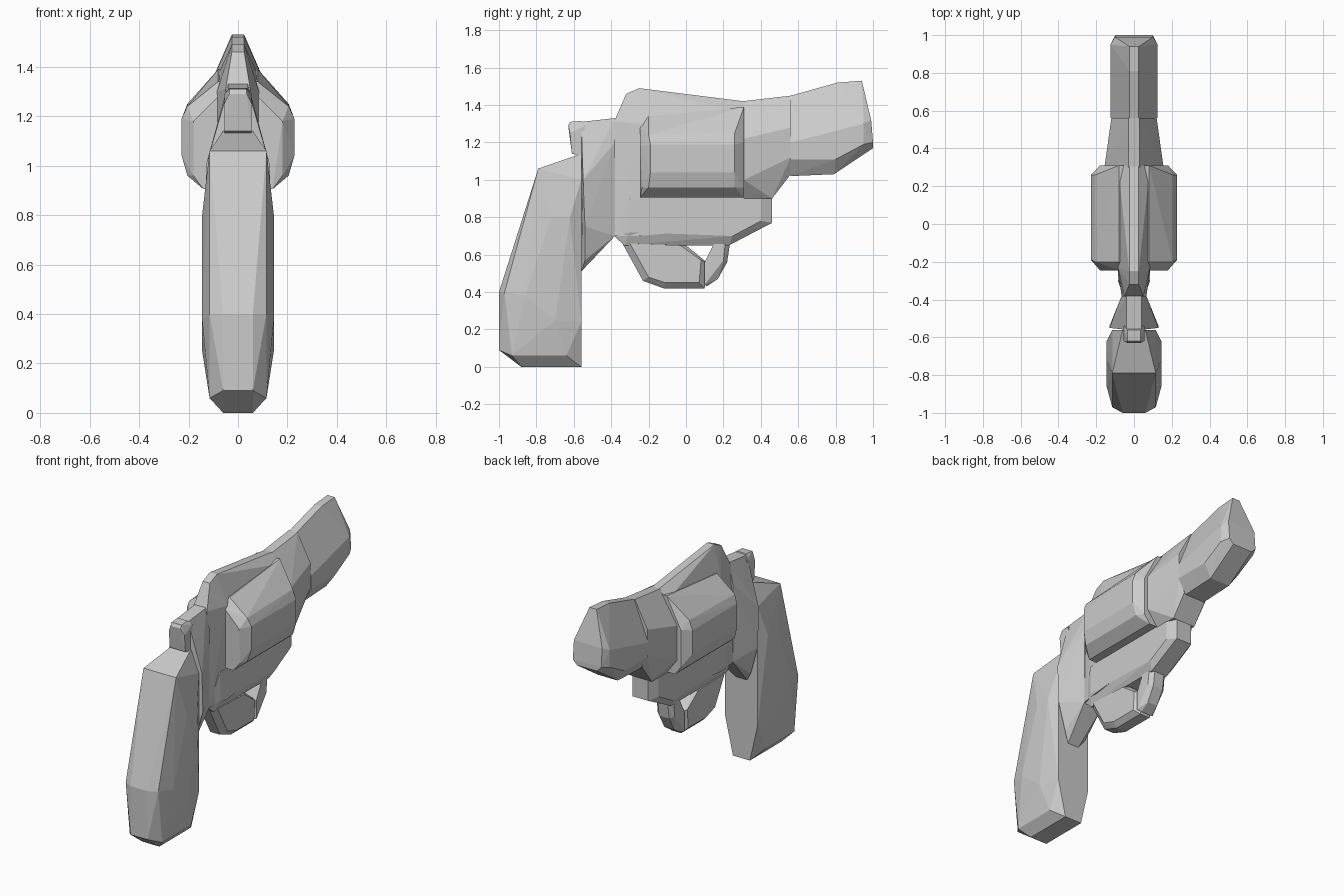
import bpy, bmesh


def hull(name, layers):
    """Faceted convex part from side-view profiles (y, z), mirrored at +/- half-width."""
    bm = bmesh.new()
    for half_width, profile in layers:
        for y, z in profile:
            for x in (-half_width, half_width):
                bm.verts.new((x, y, z))
    out = bmesh.ops.convex_hull(bm, input=bm.verts[:])
    junk = {v for v in out["geom_interior"] + out["geom_unused"]
            if isinstance(v, bmesh.types.BMVert)}
    bmesh.ops.delete(bm, geom=list(junk), context='VERTS')
    bmesh.ops.dissolve_limit(bm, angle_limit=0.02, verts=bm.verts[:], edges=bm.edges[:])
    bmesh.ops.recalc_face_normals(bm, faces=bm.faces[:])
    mesh = bpy.data.meshes.new(name)
    bm.to_mesh(mesh)
    bm.free()
    ob = bpy.data.objects.new(name, mesh)
    bpy.context.collection.objects.link(ob)
    return ob


# Handle
hull("grip", [
    (0.06, [(-1, 0.4), (-1, 0.09), (-0.88, 0), (-0.56, 0), (-0.56, 1.14)]),
    (0.115, [(-0.97, 0.4), (-0.93, 0.06), (-0.64, 0.06), (-0.79, 1.06), (-0.56, 1.0), (-0.56, 0.24)]),
    (0.145, [(-0.86, 0.38), (-0.7, 0.25), (-0.62, 0.8), (-0.72, 0.8)]),
])

# Hammer
hull("hammer", [
    (0.035, [(-0.63, 1.29), (-0.62, 1.31), (-0.56, 1.315)]),
    (0.055, [(-0.62, 1.25), (-0.61, 1.14), (-0.54, 1.12), (-0.54, 1.29)]),
])

# Back of the frame, flaring into the grip
hull("rear_frame", [
    (0.04, [(-0.56, 1.31), (-0.38, 1.33), (-0.56, 0.51)]),
    (0.065, [(-0.38, 1.2), (-0.38, 0.7)]),
    (0.08, [(-0.55, 1.14), (-0.54, 0.57)]),
    (0.13, [(-0.55, 1.0), (-0.54, 0.75)]),
])

# Upper frame with top strap ridge
hull("upper_frame", [
    (0.025, [(-0.32, 1.46), (-0.25, 1.49), (0.31, 1.42)]),
    (0.05, [(-0.385, 1.31)]),
    (0.065, [(-0.385, 0.7)]),
    (0.085, [(-0.23, 1.3), (0.31, 1.36), (0.31, 0.75), (-0.25, 0.7)]),
])

# Lower frame
hull("lower_frame", [
    (0.055, [(-0.385, 0.7), (-0.33, 0.65), (0.23, 0.65), (0.46, 0.77), (0.46, 0.9)]),
    (0.085, [(-0.3, 0.72), (-0.3, 0.9), (0.25, 0.7), (0.4, 0.78), (0.4, 0.9)]),
])

# Chamber drum, chamfered at both ends
hull("drum", [
    (0.08, [(-0.2, 1.34), (0.31, 1.39), (-0.245, 1.28)]),
    (0.14, [(-0.245, 0.905), (0.31, 0.905)]),
    (0.18, [(-0.245, 1.18), (0.31, 1.2), (0.31, 0.96), (-0.235, 0.96)]),
    (0.205, [(-0.2, 0.96), (0.26, 0.96), (-0.2, 1.24), (0.26, 1.25)]),
    (0.228, [(-0.19, 1.04), (0.26, 1.04), (-0.19, 1.19), (0.26, 1.19)]),
])

# Barrel root
hull("barrel_root", [
    (0.03, [(0.3, 1.42), (0.56, 1.45)]),
    (0.08, [(0.3, 0.9), (0.46, 0.9), (0.56, 1.03)]),
    (0.155, [(0.31, 1.22), (0.31, 1.0)]),
    (0.12, [(0.56, 1.28), (0.56, 1.12)]),
])

# Barrel with sight ridge
hull("barrel", [
    (0.025, [(0.56, 1.45), (0.81, 1.52), (0.94, 1.53)]),
    (0.07, [(0.56, 1.02), (0.79, 1.03), (1.0, 1.17)]),
    (0.1, [(0.99, 1.32), (1.0, 1.2)]),
    (0.125, [(0.56, 1.2), (0.81, 1.25), (0.95, 1.3), (0.95, 1.19), (0.8, 1.11), (0.56, 1.11)]),
])

# Trigger guard
hull("trigger_guard", [
    (0.035, [(-0.34, 0.66), (-0.23, 0.46), (-0.12, 0.42), (0.1, 0.42), (0.11, 0.56), (0.0, 0.65)]),
    (0.065, [(-0.3, 0.66), (-0.2, 0.48), (-0.11, 0.45), (0.07, 0.45), (0.08, 0.57), (-0.03, 0.65)]),
])
hull("guard_front", [
    (0.06, [(0.1, 0.56), (0.1, 0.44), (0.15, 0.66), (0.21, 0.66), (0.2, 0.57)]),
    (0.035, [(0.11, 0.43), (0.17, 0.47), (0.22, 0.56), (0.235, 0.66)]),
])
